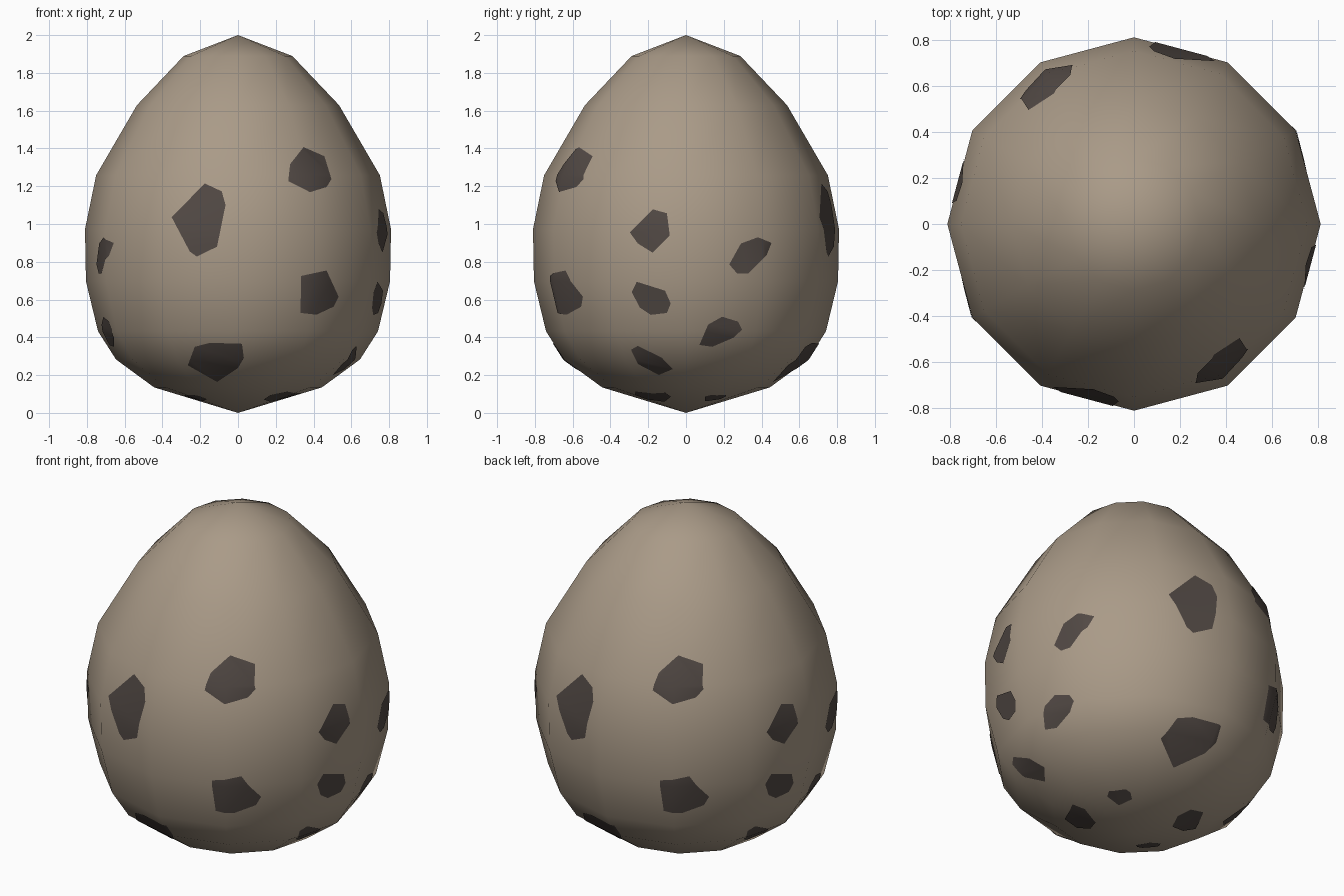
import bpy, bmesh, math
from mathutils import Vector, Matrix

if "Cube" in bpy.data.objects:
    bpy.data.objects.remove(bpy.data.objects["Cube"])

SIDES = 12
# Egg half-profile (radius, height) between the two poles
PROFILE = [(.444, .135), (.646, .283), (.741, .432), (.805, .697), (.81, .972),
           (.751, 1.258), (.535, 1.629), (.288, 1.889)]

# Spot outlines as seen from the front (x, z)
FRONT = [
    [(-.175, 1.214), (-.085, 1.172), (-.065, 1.10), (-.11, .88), (-.217, .828), (-.254, .854), (-.35, 1.035)],
    [(.345, 1.405), (.455, 1.357), (.492, 1.237), (.466, 1.195), (.38, 1.168), (.265, 1.226), (.275, 1.315)],
    [(.333, .725), (.466, .754), (.53, .616), (.503, .563), (.413, .521), (.33, .53)],
    [(-.228, .352), (-.148, .373), (.02, .368), (.03, .294), (0, .24), (-.11, .167), (-.265, .255)],
]
# Spot outlines as seen from the right (y, z)
RIGHT = [
    [(-.175, 1.077), (-.10, 1.056), (-.085, .94), (-.175, .848), (-.254, .897), (-.296, .955)],
    [(.29, .897), (.38, .93), (.45, .90), (.423, .833), (.328, .738), (.27, .738), (.228, .786)],
    [(-.26, .695), (-.11, .648), (-.08, .58), (-.10, .53), (-.185, .52), (-.243, .558), (-.286, .64)],
    [(.116, .468), (.19, .51), (.275, .484), (.296, .442), (.25, .40), (.138, .352), (.07, .362)],
    [(-.29, .336), (-.254, .357), (-.127, .294), (-.07, .235), (-.143, .204), (-.254, .262)],
]
# Spot outlines near the base, in plan (x, y)
BELOW = [
    [(.17, -.27), (.26, -.265), (.335, -.11), (.275, -.08), (.17, -.115), (.135, -.20)],
    [(.165, .18), (.20, .21), (.235, .21), (.29, .14), (.27, .10), (.19, .10)],
]


def material(name, rgb):
    m = bpy.data.materials.new(name)
    m.diffuse_color = (*rgb, 1)
    m.use_nodes = True
    m.node_tree.nodes["Principled BSDF"].inputs["Base Color"].default_value = m.diffuse_color
    return m


def finish(name, bm, mat):
    me = bpy.data.meshes.new(name)
    bm.to_mesh(me)
    me.materials.append(mat)
    me.shade_smooth()
    ob = bpy.data.objects.new(name, me)
    bpy.context.collection.objects.link(ob)
    return ob


def egg_bmesh():
    bm = bmesh.new()
    rings = [[bm.verts.new((r * math.cos(a), r * math.sin(a), z))
              for a in (math.tau * i / SIDES for i in range(SIDES))] for r, z in PROFILE]
    bottom, top = bm.verts.new((0, 0, 0)), bm.verts.new((0, 0, 2))
    for i in range(SIDES):
        j = (i + 1) % SIDES
        bm.faces.new((bottom, rings[0][j], rings[0][i]))
        bm.faces.new((top, rings[-1][i], rings[-1][j]))
        for lo, hi in zip(rings, rings[1:]):
            bm.faces.new((lo[i], lo[j], hi[j], hi[i]))
    bm.normal_update()
    return bm


def add_spot(target, outline, view, u, v):
    """Trim a copy of the shell to a convex outline seen along a view direction."""
    bm = egg_bmesh()
    away = [f for f in bm.faces if f.normal.dot(view) < .02]
    bmesh.ops.delete(bm, geom=away, context='FACES')
    pts = [u * a + v * b for a, b in outline]
    mid = sum(pts, Vector()) / len(pts)
    for p, q in zip(pts, pts[1:] + pts[:1]):
        n = (q - p).cross(view).normalized()
        if n.dot(mid - p) > 0:
            n.negate()
        bmesh.ops.bisect_plane(bm, geom=bm.verts[:] + bm.edges[:] + bm.faces[:],
                               plane_co=p, plane_no=n, clear_outer=True)
    bm.normal_update()
    for vert in bm.verts:
        vert.co += vert.normal * .004
    tmp = bpy.data.meshes.new("tmp")
    bm.to_mesh(tmp)
    bm.free()
    target.from_mesh(tmp)
    bpy.data.meshes.remove(tmp)


shell = material("shell_tan", (.40, .325, .245))
dark = material("spot_brown", (.083, .066, .058))

# Shell
finish("egg_shell", egg_bmesh(), shell)

# Spots, then the same set turned half way round
X, Y, Z = Vector((1, 0, 0)), Vector((0, 1, 0)), Vector((0, 0, 1))
spots = bmesh.new()
for outlines, view, u, v in ((FRONT, -Y, X, Z), (RIGHT, X, Y, Z), (BELOW, -Z, X, Y)):
    for outline in outlines:
        add_spot(spots, outline, view, u, v)
copy = bmesh.ops.duplicate(spots, geom=spots.verts[:] + spots.edges[:] + spots.faces[:])
bmesh.ops.rotate(spots, verts=[g for g in copy["geom"] if isinstance(g, bmesh.types.BMVert)],
                 cent=(0, 0, 0), matrix=Matrix.Rotation(math.pi, 3, 'Z'))
finish("shell_spots", spots, dark)
